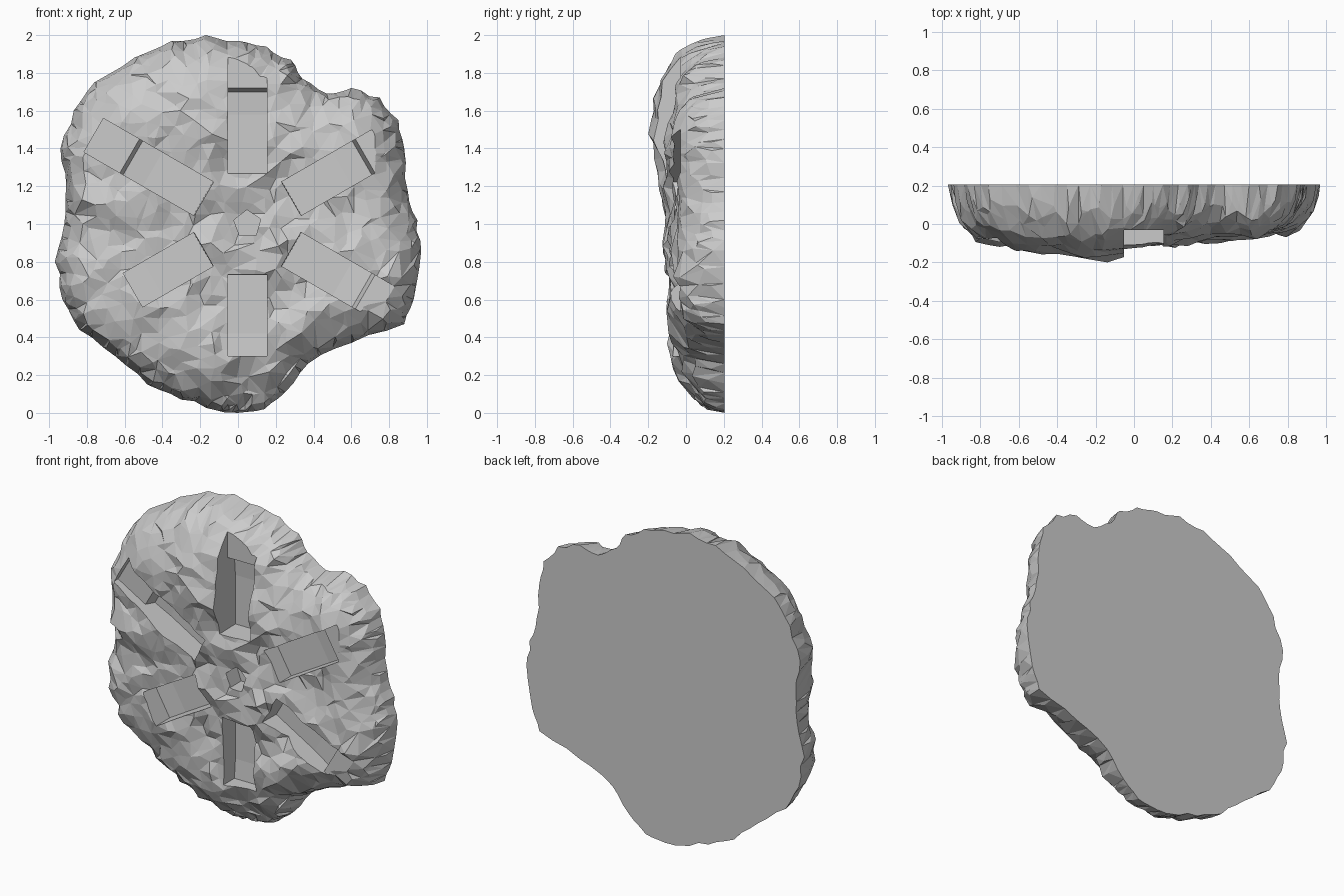
import bpy, bmesh, math, random
from mathutils import Vector, noise
from mathutils.geometry import delaunay_2d_cdt, intersect_point_line

if "Cube" in bpy.data.objects:
    bpy.data.objects.remove(bpy.data.objects["Cube"])

random.seed(4)
BACK = 0.205

# Rock silhouette in the front view (x, z), anticlockwise
OUTLINE = [Vector(p) for p in [
    (0, 0), (.14, .02), (.25, .11), (.37, .26), (.6, .37), (.88, .47), (.93, .6),
    (.97, .86), (.95, 1.02), (.9, 1.17), (.88, 1.4), (.85, 1.55), (.75, 1.67),
    (.6, 1.72), (.47, 1.69), (.34, 1.77), (.28, 1.87), (.15, 1.94), (0, 1.97),
    (-.17, 2), (-.35, 1.97), (-.55, 1.88), (-.76, 1.75), (-.87, 1.6), (-.94, 1.4),
    (-.91, 1.2), (-.92, 1.0), (-.97, .8), (-.93, .6), (-.84, .44), (-.65, .3),
    (-.48, .15), (-.3, .07), (-.1, .01)]]

# Chipped rim: the silhouette subdivided and roughened inwards
rim = []
for i, a in enumerate(OUTLINE):
    b = OUTLINE[(i + 1) % len(OUTLINE)]
    inward = Vector((a.y - b.y, b.x - a.x)).normalized()
    rim += [a, a.lerp(b, .33) + inward * random.uniform(-.006, .014),
            a.lerp(b, .67) + inward * random.uniform(-.006, .014)]
M = len(rim)


def edge_distance(p):
    best = 9
    for i in range(M):
        a, b = rim[i - 1], rim[i]
        t = intersect_point_line(p, a, b)[1]
        best = min(best, (p - a.lerp(b, min(1, max(0, t)))).length)
    return best


def inside(p):
    hit = False
    for i in range(M):
        a, b = rim[i - 1], rim[i]
        if (a.y > p.y) != (b.y > p.y):
            if p.x < a.x + (p.y - a.y) * (b.x - a.x) / (b.y - a.y):
                hit = not hit
    return hit


def bump(p, x, z, r):
    return math.exp(-((p.x - x) ** 2 + (p.y - z) ** 2) / r ** 2)


def front_depth(p):
    """Domed front of the rock with facets, steep at the rim."""
    d = edge_distance(p)
    t = min(1, d / .3)
    dome = (1 - (1 - t) ** 2.8) ** .5
    thick = (.285 + .095 * bump(p, -.3, 1.5, .38) - .04 * bump(p, .8, 1.2, .5)
             - .07 * bump(p, .05, .05, .3))
    jit = .01 + .012 * bump(p, .05, 1, .6)
    rough = .06 * noise.noise(Vector((p.x * 4, p.y * 4, 3))) + random.uniform(-jit, jit)
    if d < .09:
        rough += random.uniform(-.02, .02)
    return max(-.2, min(BACK - .02, BACK - thick * dome + rough * min(1, d / .03)))


# Scattered points: rim, steep side bands, then jittered interior
pts = list(rim)
for inset in (.012, .035, .075):
    for i in range(M):
        tan = (rim[(i + 1) % M] - rim[i - 1]).normalized()
        p = rim[i] + Vector((-tan.y, tan.x)) * inset * random.uniform(.6, 1.4) + tan * random.uniform(-.02, .02)
        if inside(p) and edge_distance(p) > .004:
            pts.append(p)
step = .07
for i in range(-15, 16):
    for j in range(0, 30):
        p = Vector((i * step, j * step)) + Vector((random.uniform(-.03, .03), random.uniform(-.03, .03)))
        if inside(p) and edge_distance(p) > .1:
            pts.append(p)

# Rock: triangulated front skin plus flat back
vs, _, fs, *_ = delaunay_2d_cdt(pts, [(i, (i + 1) % M) for i in range(M)], [list(range(M))], 1, 1e-5)
bm = bmesh.new()
bv = [bm.verts.new((p.x, 0, p.y)) for p in vs]
for f in fs:
    bm.faces.new([bv[i] for i in f])
for v, p in zip(bv, vs):
    v.co.y = BACK if v.is_boundary else front_depth(p)
bmesh.ops.holes_fill(bm, edges=[e for e in bm.edges if e.is_boundary], sides=0)
bmesh.ops.recalc_face_normals(bm, faces=bm.faces)
mesh = bpy.data.meshes.new("rock")
bm.to_mesh(mesh)
bm.free()
rock = bpy.data.objects.new("rock", mesh)
bpy.context.collection.objects.link(rock)

# Cutter: six stepped radial slots and a central socket
HUB = Vector((.05, 0, 1))
bm = bmesh.new()


def prism(points, offset):
    f = bm.faces.new([bm.verts.new(p) for p in points])
    new = bmesh.ops.extrude_face_region(bm, geom=[f])["geom"]
    bmesh.ops.translate(bm, vec=offset, verts=[v for v in new if isinstance(v, bmesh.types.BMVert)])


def slot(angle, length):
    profile = [(.26, -.5), (.27, .05), (.58, .05), (.70, .04)]
    if length > .75:
        profile += [(.72, -.03), (length, -.03)]
    profile.append((profile[-1][0], -.5))
    out = Vector((math.cos(angle), 0, math.sin(angle)))
    side = Vector((-out.z, 0, out.x))
    prism([HUB + out * r + Vector((0, y, 0)) - side * .103 for r, y in profile], side * .206)


for deg, length in ((90, .9), (150, .94), (30, .84), (330, .84), (210, .72), (270, .73)):
    slot(math.radians(deg), length)
prism([HUB + Vector((.075 * math.cos(a), .02, .075 * math.sin(a)))
       for a in (math.radians(72 * k + 20) for k in range(5))], Vector((0, -.5, 0)))
bmesh.ops.recalc_face_normals(bm, faces=bm.faces)
mesh = bpy.data.meshes.new("slot_cutter")
bm.to_mesh(mesh)
bm.free()
cutter = bpy.data.objects.new("slot_cutter", mesh)
bpy.context.collection.objects.link(cutter)
cutter.hide_render = True

# Carve the slots, then discard the cutter
mod = rock.modifiers.new("slots", 'BOOLEAN')
mod.operation = 'DIFFERENCE'
mod.solver = 'EXACT'
mod.object = cutter
bpy.context.view_layer.objects.active = rock
bpy.ops.object.modifier_apply(modifier=mod.name)
bpy.data.objects.remove(cutter)
